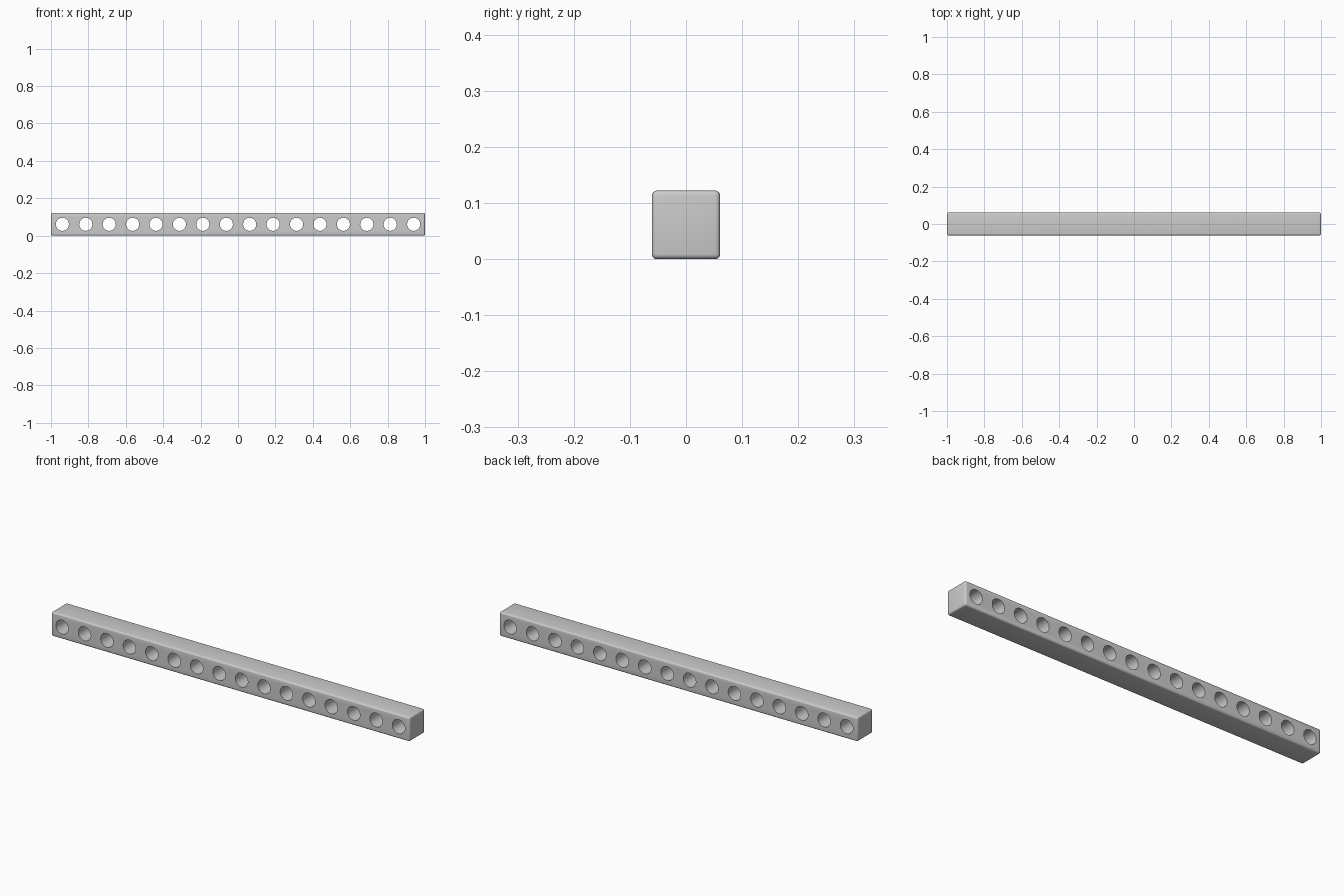
import bpy
import bmesh
from mathutils import Matrix

if "Cube" in bpy.data.objects:
    bpy.data.objects.remove(bpy.data.objects["Cube"])

SIZE = 0.122      # square section
HOLES = 16
PITCH = 0.1252
RADIUS = 0.035
ROUND = 0.009


def make_object(name, bm):
    mesh = bpy.data.meshes.new(name)
    bm.to_mesh(mesh)
    bm.free()
    obj = bpy.data.objects.new(name, mesh)
    bpy.context.collection.objects.link(obj)
    return obj


# beam: long square bar with softly rounded edges
bm = bmesh.new()
bmesh.ops.create_cube(bm, size=1, matrix=Matrix.Translation((0, 0, SIZE / 2))
                      @ Matrix.Diagonal((2, SIZE, SIZE, 1)))
bmesh.ops.bevel(bm, geom=bm.edges[:], offset=ROUND, segments=4,
                profile=0.5, affect='EDGES')
beam = make_object("drilled_beam", bm)

# row of through holes, front to back
bm = bmesh.new()
for i in range(HOLES):
    x = (i - (HOLES - 1) / 2) * PITCH
    bmesh.ops.create_cone(bm, cap_ends=True, segments=48, radius1=RADIUS,
                          radius2=RADIUS, depth=SIZE * 2,
                          matrix=Matrix.Translation((x, 0, SIZE / 2))
                          @ Matrix.Rotation(1.5707963, 4, 'X'))
cutter = make_object("hole_cutter", bm)
cutter.hide_render = True

cut = beam.modifiers.new("holes", 'BOOLEAN')
cut.operation = 'DIFFERENCE'
cut.solver = 'EXACT'
cut.object = cutter

# apply the cut, remove the cutter, smooth the rounded surfaces
bpy.context.view_layer.objects.active = beam
beam.select_set(True)
bpy.ops.object.modifier_apply(modifier=cut.name)
bpy.data.objects.remove(cutter, do_unlink=True)
bpy.ops.object.shade_smooth_by_angle(angle=0.6)
